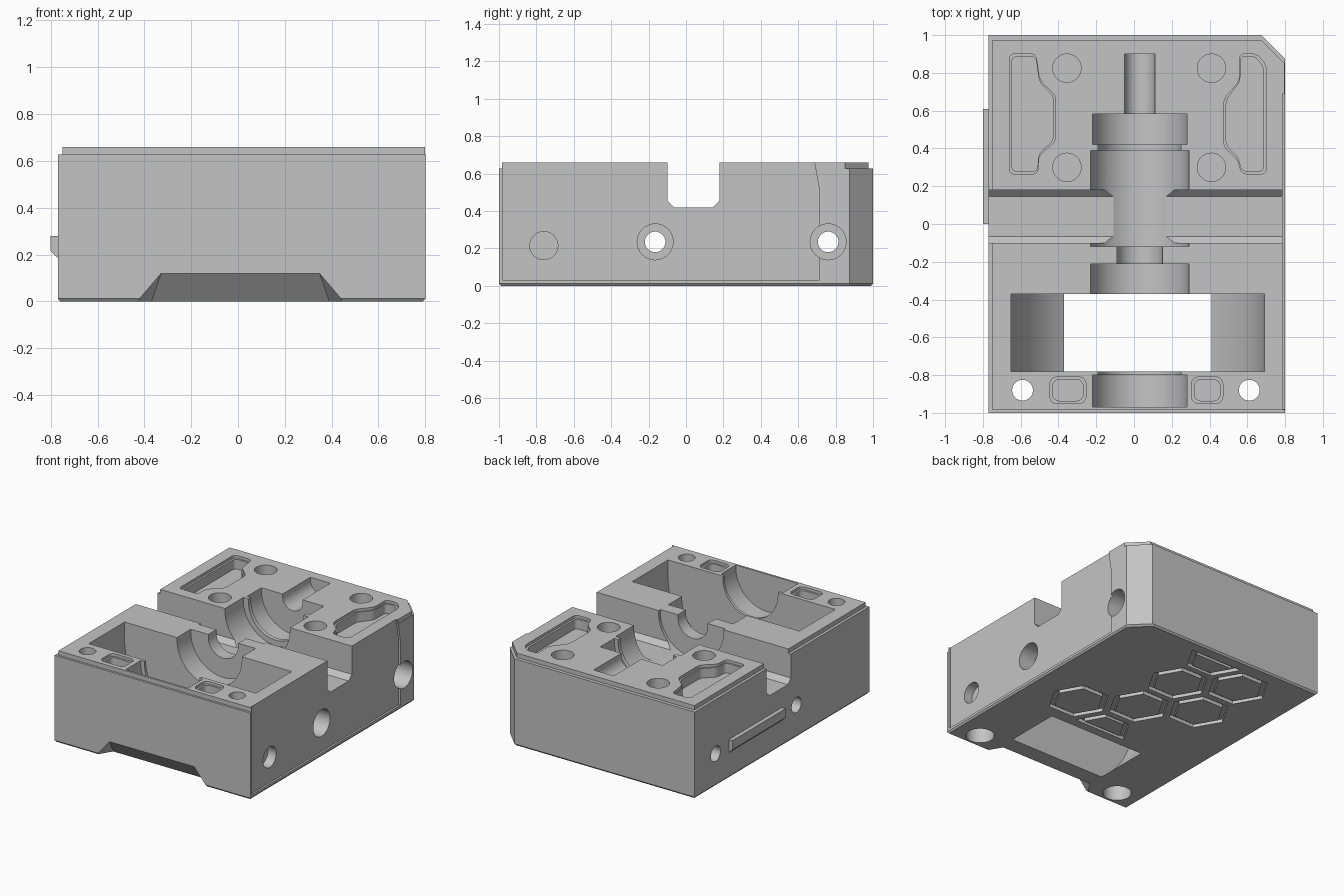
import bpy, bmesh, math
from mathutils import Vector

old = bpy.data.objects.get("Cube")
if old:
    bpy.data.objects.remove(old)

grey = bpy.data.materials.new("plain_grey")
grey.use_nodes = True
grey.diffuse_color = (0.55, 0.55, 0.55, 1)
grey.node_tree.nodes["Principled BSDF"].inputs["Base Color"].default_value = (0.55, 0.55, 0.55, 1)


def finish(bm, name):
    bmesh.ops.recalc_face_normals(bm, faces=bm.faces[:])
    mesh = bpy.data.meshes.new(name)
    bm.to_mesh(mesh)
    bm.free()
    mesh.materials.append(grey)
    ob = bpy.data.objects.new(name, mesh)
    bpy.context.collection.objects.link(ob)
    return ob


def loft(name, loops):
    """Skin a stack of equal-length point loops and cap both ends."""
    bm = bmesh.new()
    rings = [[bm.verts.new(p) for p in loop] for loop in loops]
    n = len(rings[0])
    for a, b in zip(rings, rings[1:]):
        for i in range(n):
            j = (i + 1) % n
            bm.faces.new((a[i], a[j], b[j], b[i]))
    bm.faces.new(rings[0])
    bm.faces.new(rings[-1])
    return finish(bm, name)


def place(axis, p, d):
    return {"x": (d, *p), "y": (p[0], d, p[1]), "z": (*p, d)}[axis]


def prism(name, axis, pts, lo, hi, rounding=0):
    ob = loft(name, [[place(axis, p, d) for p in pts] for d in (lo, hi)])
    if rounding:
        bm = bmesh.new()
        bm.from_mesh(ob.data)
        k = "xyz".index(axis)
        along = [e for e in bm.edges if abs(e.verts[0].co[k] - e.verts[1].co[k]) > 1e-4]
        bmesh.ops.bevel(bm, geom=along, offset=rounding, segments=4,
                        profile=0.5, affect="EDGES")
        bm.to_mesh(ob.data)
        bm.free()
    return ob


def arc(cx, cy, r, start, end, n, closed=False):
    steps = n if closed else n - 1
    return [(cx + r * math.cos(math.radians(start + (end - start) * i / steps)),
             cy + r * math.sin(math.radians(start + (end - start) * i / steps)))
            for i in range(n)]


cutters = []


def cut(*args, **kw):
    ob = prism("cutter", *args, **kw)
    ob.hide_render = True
    cutters.append(ob)


def hole(axis, u, v, r, lo, hi):
    cut(axis, arc(u, v, r, 0, 360, 40, True), lo, hi)


# Main block: bottom chamfer, clipped rear corner and stepped top rim
def outline(z, l, r, f, b, c=0.125):
    return [(l, f, z), (r, f, z), (r, b - c, z), (r - c, b, z), (l, b, z)]


full = (-0.77, 0.80, -1, 1)
rim = (-0.75, 0.798, -0.985, 0.975)
body = loft("body", [outline(0, -0.76, 0.79, -0.99, 0.99), outline(0.012, *full),
                     outline(0.628, *full), outline(0.628, *rim), outline(0.66, *rim)])

# Cross channel with chamfered floor
cut("x", [(-0.1, 0.8), (-0.1, 0.455), (-0.065, 0.42), (0.145, 0.42),
          (0.18, 0.455), (0.18, 0.8)], -1, 1)

# Stepped shaft and bearing seats, round below and open above
for r, lo, hi in [(0.08, 0.55, 0.90), (0.25, 0.42, 0.582), (0.22, 0.37, 0.44),
                  (0.26, -0.12, 0.39), (0.12, -0.25, -0.10), (0.26, -0.45, -0.212),
                  (0.22, -0.82, -0.70), (0.25, -0.97, -0.80)]:
    u = arc(0.03, 0.64, r, 180, 360, 33)
    cut("y", [(0.03 - r, 0.8)] + u + [(0.03 + r, 0.8)], lo, hi)

# Wheel window with curved end walls, open through the floor
bowl = arc(0.02, 0.545, 0.67, 180, 360, 65)
cut("y", [(-0.65, 0.8)] + bowl + [(0.69, 0.8)], -0.78, -0.37)

# Side plate recess on the right
cut("x", [(-0.98, 0.03), (0.715, 0.03), (0.715, 0.5), (0.68, 0.7), (-0.98, 0.7)], 0.786, 0.9)

# Screw holes: rear blind holes, front vertical holes, crosswise bolt holes
for x in (-0.355, 0.41):
    for y in (0.30, 0.825):
        hole("z", x, y, 0.075, 0.41, 0.8)
for x in (-0.59, 0.61):
    hole("z", x, -0.88, 0.055, -0.1, 0.8)
    hole("z", x, -0.88, 0.095, -0.1, 0.18)
for y in (-0.165, 0.76):
    hole("x", y, 0.235, 0.055, -1, 1)
    hole("x", y, 0.235, 0.096, 0.66, 1)
hole("x", -0.76, 0.215, 0.075, 0.72, 1)


# Shallow pockets in the top with a narrow inner ledge
def pocket(pts, rounding):
    c = sum((Vector(p) for p in pts), Vector((0, 0))) / len(pts)
    w = max(abs(p[0] - c.x) for p in pts)
    h = max(abs(p[1] - c.y) for p in pts)
    inner = [(c.x + (p[0] - c.x) * (1 - 0.014 / w),
              c.y + (p[1] - c.y) * (1 - 0.014 / h)) for p in pts]
    cut("z", pts, 0.64, 0.8, rounding=rounding)
    cut("z", inner, 0.57, 0.79, rounding=rounding)


pocket([(-0.66, 0.9), (-0.52, 0.9), (-0.50, 0.76), (-0.415, 0.68), (-0.415, 0.44),
        (-0.505, 0.36), (-0.51, 0.265), (-0.66, 0.265)], 0.025)
pocket([(0.70, 0.84), (0.65, 0.9), (0.56, 0.9), (0.56, 0.76), (0.475, 0.66),
        (0.475, 0.41), (0.55, 0.34), (0.57, 0.265), (0.70, 0.265)], 0.025)
for lo, hi in [(-0.445, -0.255), (0.305, 0.47)]:
    pocket([(lo, -0.95), (hi, -0.95), (hi, -0.81), (lo, -0.81)], 0.035)

# Sloped finger notch under the front edge
notch = loft("cutter", [[(-0.32, -1.02, 0.144), (0.34, -1.02, 0.144),
                         (0.48, -1.02, -0.02), (-0.46, -1.02, -0.02)],
                        [(-0.37, -0.9, 0), (0.39, -0.9, 0),
                         (0.405, -0.9, -0.02), (-0.385, -0.9, -0.02)]])
notch.hide_render = True
cutters.append(notch)


# Honeycomb grooves underneath, whole and half cells
def cell(x, y, r, half):
    start, end = {0: (0, 360), 1: (0, 180), -1: (180, 360)}[half]
    return arc(x, y, r, start, end, 4 if half else 6, not half)


cells = [(0.40, -0.10, 0), (0.045, 0.105, 0), (0.045, 0.51, 0), (-0.31, 0.305, 0),
         (-0.31, 0.715, 0), (0.045, -0.305, 1), (0.045, 0.915, -1)]
for x, y, half in cells:
    cut("z", cell(x, y, 0.21, half), -0.1, 0.025)
    prism("honeycomb_island", "z", cell(x, y + half * 0.025, 0.21 - 0.04 * (1 + abs(half) * 0.4), half),
          0, 0.03)

# Guide rail on the left side
prism("guide_rail", "y", [(-0.765, 0.28), (-0.80, 0.28), (-0.80, 0.215), (-0.765, 0.18)],
      0.0, 0.61)

# Carve the block, then discard the cutters
for c in cutters:
    mod = body.modifiers.new("carve", "BOOLEAN")
    mod.operation = "DIFFERENCE"
    mod.solver = "EXACT"
    mod.object = c
deps = bpy.context.evaluated_depsgraph_get()
deps.update()
carved = bpy.data.meshes.new_from_object(body.evaluated_get(deps))
body.modifiers.clear()
body.data = carved
for c in cutters:
    bpy.data.objects.remove(c)

for ob in bpy.context.selected_objects:
    ob.select_set(False)
body.select_set(True)
bpy.context.view_layer.objects.active = body
bpy.ops.object.shade_smooth_by_angle(angle=math.radians(25))
